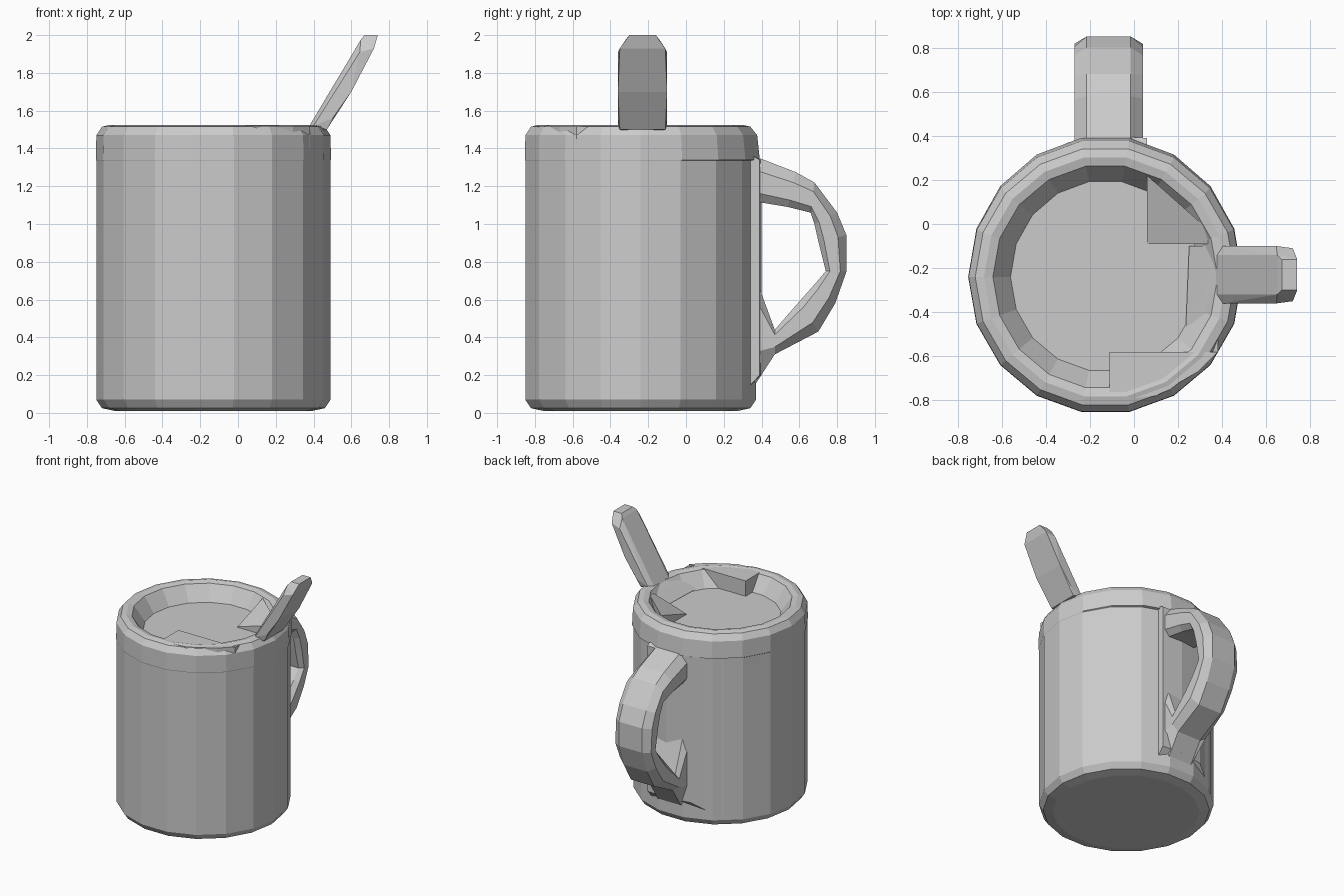
import bpy, bmesh
from math import cos, sin, tau

CX, CY, R, N = -0.13, -0.24, 0.62, 18


def make(name, bm):
    bmesh.ops.recalc_face_normals(bm, faces=bm.faces)
    me = bpy.data.meshes.new(name)
    bm.to_mesh(me)
    bm.free()
    ob = bpy.data.objects.new(name, me)
    bpy.context.collection.objects.link(ob)
    return ob


def loft(name, rings):
    """Skin a list of equal-length point rings and cap both ends."""
    bm = bmesh.new()
    vs = [[bm.verts.new(p) for p in ring] for ring in rings]
    for a, b in zip(vs, vs[1:]):
        n = len(a)
        for i in range(n):
            j = (i + 1) % n
            bm.faces.new((a[i], a[j], b[j], b[i]))
    bm.faces.new(vs[0])
    bm.faces.new(vs[-1])
    return make(name, bm)


def hull(name, pts):
    bm = bmesh.new()
    for p in pts:
        bm.verts.new(p)
    bmesh.ops.convex_hull(bm, input=bm.verts)
    return make(name, bm)


def circle(r, z, back=0.0):
    """Ring of the mug; back stretches the +y half."""
    ring = []
    for i in range(N):
        a = tau * i / N
        y = r * sin(a)
        if y > 0:
            y *= 1 + back
        ring.append((CX + r * cos(a), CY + y, z))
    return ring


# Mug body: bevelled foot, wall, slightly overhanging back rim, inner slope, fill
loft("mug_body", [
    circle(R - 0.10, 0.01), circle(R - 0.03, 0.025), circle(R, 0.07),
    circle(R, 1.335), circle(R + 0.002, 1.34, 0.03), circle(R, 1.47, 0.01),
    circle(R - 0.03, 1.515), circle(R - 0.07, 1.525),
    circle(0.51, 1.515), circle(0.43, 1.40, 0.02)])

# Flat filled piece on the front right of the rim
hull("rim_ledge", [(x, y, z) for x, y in
     ((-0.11, -0.58), (0.38, -0.58), (0.29, -0.67), (0.10, -0.78), (-0.11, -0.80))
     for z in (1.38, 1.52)])

# Sloped fills inside the rim, back right and right
hull("back_right_slope", [(0.06, 0.22, 1.51), (0.41, -0.09, 1.51), (0.06, -0.09, 1.405),
                          (0.06, 0.22, 1.38), (0.41, -0.09, 1.38), (0.06, -0.09, 1.38)])
hull("right_slope", [(0.38, -0.10, 1.515), (0.38, -0.58, 1.515), (0.23, -0.58, 1.41),
                     (0.25, -0.10, 1.41), (0.38, -0.10, 1.38), (0.38, -0.58, 1.38)])

# Bulged back wall that carries the handle
hull("handle_pad", [(x, y, z) for x, y, z0, z1 in
     ((0.06, 0.25, 0.05, 1.42), (0.06, 0.39, 0.20, 1.34), (-0.11, 0.40, 0.20, 1.34),
      (-0.30, 0.37, 0.20, 1.34), (-0.50, 0.25, 0.08, 1.40)) for z in (z0, z1)])

# Handle: outer and inner (y, z) edges with a chamfered section
edges = [((0.36, 1.36), (0.36, 1.12)), ((0.58, 1.275), (0.54, 1.09)),
         ((0.68, 1.22), (0.66, 1.06)), ((0.80, 1.06), (0.68, 1.00)),
         ((0.85, 0.94), (0.70, 0.91)), ((0.85, 0.75), (0.74, 0.75)),
         ((0.79, 0.58), (0.68, 0.68)), ((0.70, 0.43), (0.60, 0.59)),
         ((0.47, 0.31), (0.47, 0.44)), ((0.36, 0.14), (0.36, 0.74))]
section = [(-0.10, 0), (0.10, 0), (0.155, 0.3), (0.155, 0.8),
           (0.12, 1), (-0.12, 1), (-0.155, 0.8), (-0.155, 0.3)]
loft("handle", [[(-0.115 + x, o[0] + t * (i[0] - o[0]), o[1] + t * (i[1] - o[1]))
                 for x, t in section] for o, i in edges])

# Spoon handle leaning over the right rim: (x, z, y half width)
spoon = [(0.36, 1.49, 0.09), (0.65, 1.975, 0.09), (0.67, 2.0, 0.07),
         (0.74, 2.0, 0.07), (0.72, 1.93, 0.12), (0.60, 1.70, 0.13),
         (0.50, 1.56, 0.13), (0.47, 1.50, 0.12), (0.40, 1.52, 0.13),
         (0.645, 1.91, 0.13)]
hull("spoon_handle", [(x, -0.23 + s * w, z) for x, z, w in spoon for s in (-1, 1)])
